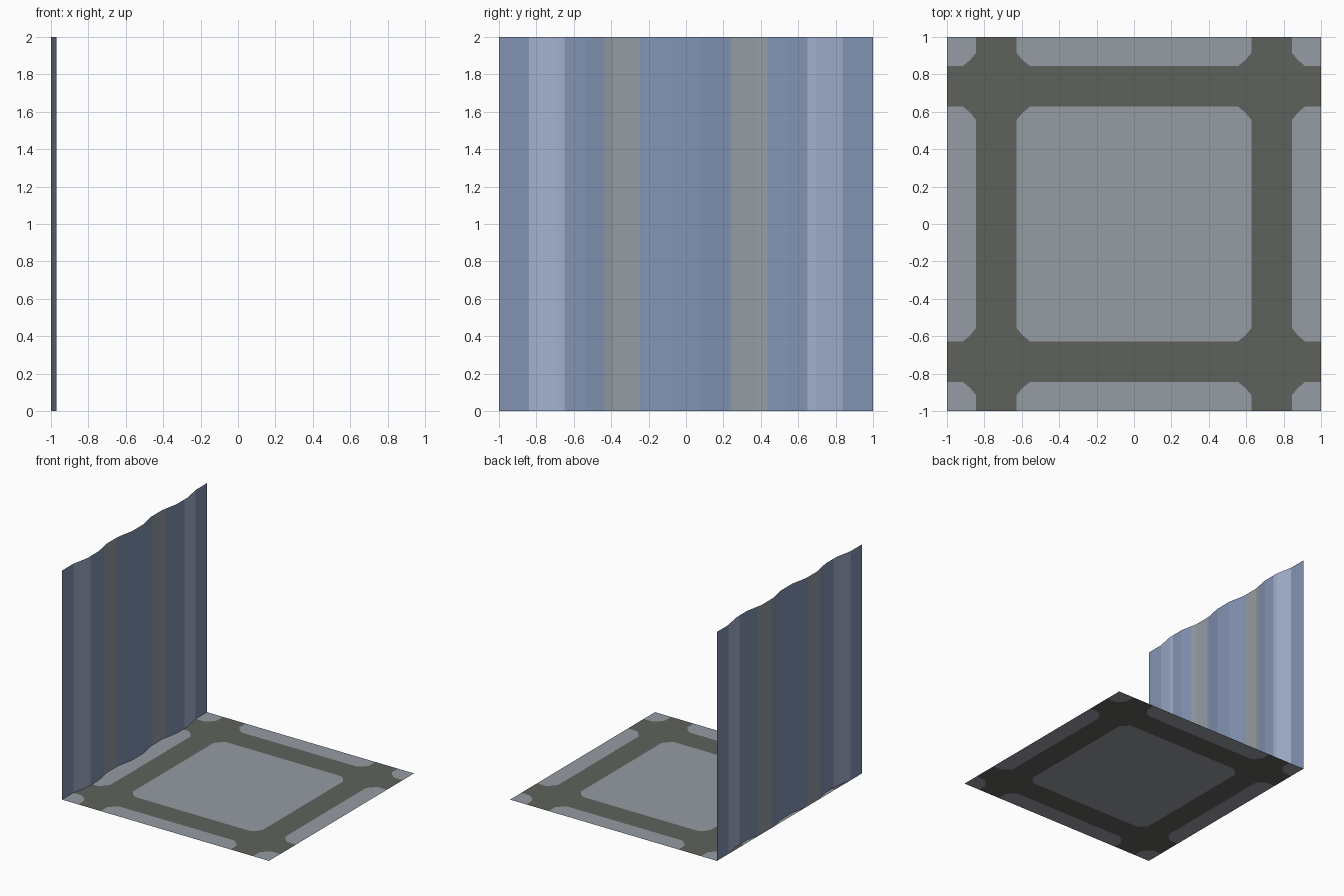
import bpy

if "Cube" in bpy.data.objects:
    bpy.data.objects.remove(bpy.data.objects["Cube"])


def material(name, r, g, b):
    def lin(c):
        c /= 255
        return c / 12.92 if c <= 0.04045 else ((c + 0.055) / 1.055) ** 2.4
    m = bpy.data.materials.new(name)
    m.diffuse_color = (lin(r), lin(g), lin(b), 1)
    m.use_nodes = True
    m.node_tree.nodes["Principled BSDF"].inputs["Base Color"].default_value = m.diffuse_color
    return m


def make_object(name, verts, faces, slots, mats):
    me = bpy.data.meshes.new(name)
    me.from_pydata(verts, [], faces)
    for m in mats:
        me.materials.append(m)
    for p, s in zip(me.polygons, slots):
        p.material_index = s
    ob = bpy.data.objects.new(name, me)
    bpy.context.collection.objects.link(ob)
    return ob


slate_blue = material("slate blue", 131, 148, 180)
pale_blue = material("pale blue", 163, 176, 206)
stone_grey = material("stone grey", 149, 156, 164)
dark_grey = material("dark olive grey", 95, 97, 92)

# Corrugated wall sheet: valley, rise, ridge, fall over 13 equal strips
N = 13
bends = [-1 + 2 * i / N for i in range(N + 1)]
depth = [-0.97 if i % 4 in (2, 3) else -1.0 for i in range(N + 1)]


def wall_x(y):
    i = min(int((y + 1) * N / 2 + 1e-6), N - 1)
    t = (y - bends[i]) * N / 2
    return depth[i] + t * (depth[i + 1] - depth[i])


def stripe(y):
    a = abs(y)
    if 0.65 < a < 0.84:
        return 1
    return 2 if 0.245 < a < 0.435 else 0


# Stripe edges are cut into the sheet between the bends
cuts = sorted(bends + [s * c for s in (-1, 1) for c in (0.245, 0.435, 0.65, 0.84)])
verts, faces, slots = [], [], []
for y in cuts:
    verts += [(wall_x(y), y, 0), (wall_x(y), y, 2)]
for i in range(len(cuts) - 1):
    faces.append((2 * i, 2 * i + 2, 2 * i + 3, 2 * i + 1))
    slots.append(stripe((cuts[i] + cuts[i + 1]) / 2))
make_object("corrugated_wall", verts, faces, slots, [slate_blue, pale_blue, stone_grey])

# Floor: pale tiles between dark bands, tile corners cut off
half = [0.557, 0.627, 0.845, 0.914, 1.0]
lines = [-c for c in reversed(half)] + half
INNER, OUTER = (0.557, 0.627), (0.845, 0.914)


def in_tile(c):
    return not 0.627 < abs(c) < 0.845


def corner_side(a, b):
    """(band edge, far edge) if this span touches a band from inside a tile."""
    s = 1 if a + b > 0 else -1
    m = abs(a + b) / 2
    if INNER[0] < m < INNER[1]:
        return s * INNER[1], s * INNER[0]
    if OUTER[0] < m < OUTER[1]:
        return s * OUTER[0], s * OUTER[1]
    return None


verts, faces, slots = [], [], []


def add_face(points, slot):
    area = sum(p[0] * q[1] - q[0] * p[1] for p, q in zip(points, points[1:] + points[:1]))
    if area < 0:
        points = points[::-1]
    n = len(verts)
    verts.extend((x, y, 0) for x, y in points)
    faces.append(tuple(range(n, n + len(points))))
    slots.append(slot)


for x0, x1 in zip(lines, lines[1:]):
    for y0, y1 in zip(lines, lines[1:]):
        cx, cy = corner_side(x0, x1), corner_side(y0, y1)
        if cx and cy:
            (nx, fx), (ny, fy) = cx, cy
            mid = (fx + (nx - fx) * 0.55, fy + (ny - fy) * 0.55)
            add_face([(fx, fy), (nx, fy), mid, (fx, ny)], 0)
            add_face([(nx, ny), (nx, fy), mid, (fx, ny)], 1)
        else:
            tile = in_tile((x0 + x1) / 2) and in_tile((y0 + y1) / 2)
            add_face([(x0, y0), (x1, y0), (x1, y1), (x0, y1)], 0 if tile else 1)
make_object("floor_panel", verts, faces, slots, [stone_grey, dark_grey])
